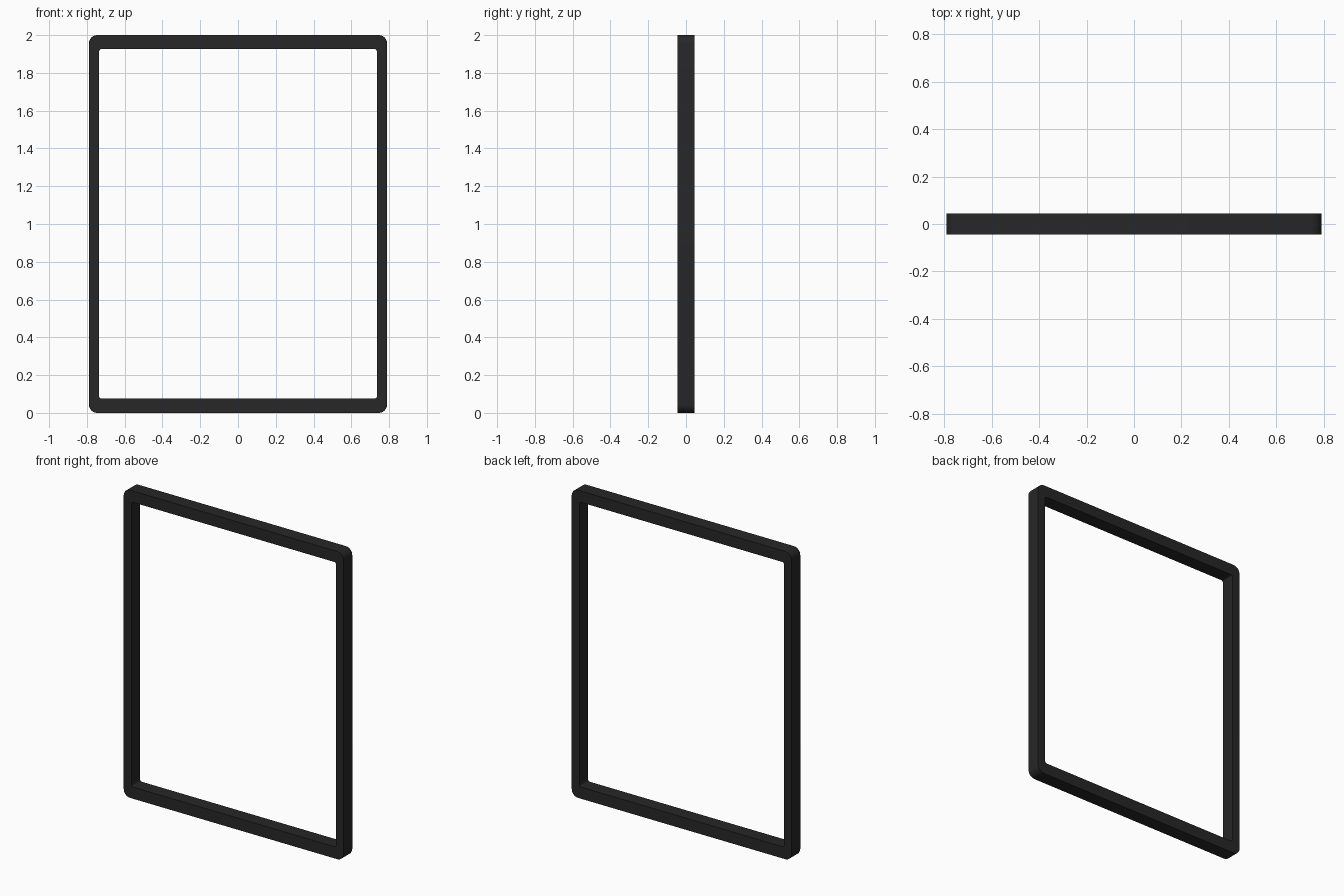
import bpy, bmesh
from math import cos, sin, pi

if "Cube" in bpy.data.objects:
    bpy.data.objects.remove(bpy.data.objects["Cube"])

HALF_W, HEIGHT, HALF_D = 0.79, 2.0, 0.045
OPEN_W, OPEN_LOW, OPEN_HIGH = 0.735, 0.076, 1.926
STEPS = 6


def rounded_rect(hw, z0, z1, r):
    """Outline points of a rounded rectangle in the xz plane."""
    corners = [(hw - r, z1 - r), (-hw + r, z1 - r), (-hw + r, z0 + r), (hw - r, z0 + r)]
    return [(cx + r * cos((q + i / STEPS) * pi / 2), cz + r * sin((q + i / STEPS) * pi / 2))
            for q, (cx, cz) in enumerate(corners) for i in range(STEPS + 1)]


# Rounded outer and inner outlines, at the front and the back
outer = rounded_rect(HALF_W, 0, HEIGHT, 0.045)
inner = rounded_rect(OPEN_W, OPEN_LOW, OPEN_HIGH, 0.012)
bm = bmesh.new()
rings = [[bm.verts.new((x, y, z)) for x, z in pts]
         for pts, y in ((outer, -HALF_D), (outer, HALF_D), (inner, HALF_D), (inner, -HALF_D))]

# Skin the four rings into a closed rectangular tube
n = len(outer)
for k in range(4):
    a, b = rings[k], rings[(k + 1) % 4]
    for i in range(n):
        j = (i + 1) % n
        bm.faces.new((a[i], a[j], b[j], b[i]))
bmesh.ops.recalc_face_normals(bm, faces=bm.faces)

mesh = bpy.data.meshes.new("window_frame")
bm.to_mesh(mesh)
bm.free()
frame = bpy.data.objects.new("window_frame", mesh)
bpy.context.collection.objects.link(frame)

# Dark finish
mat = bpy.data.materials.new("dark_finish")
mat.diffuse_color = (0.02, 0.02, 0.02, 1)
mat.use_nodes = True
mat.node_tree.nodes["Principled BSDF"].inputs["Base Color"].default_value = mat.diffuse_color
mesh.materials.append(mat)

# Smooth corners, sharp face edges
bpy.context.view_layer.objects.active = frame
frame.select_set(True)
bpy.ops.object.shade_smooth_by_angle(angle=pi / 6)
